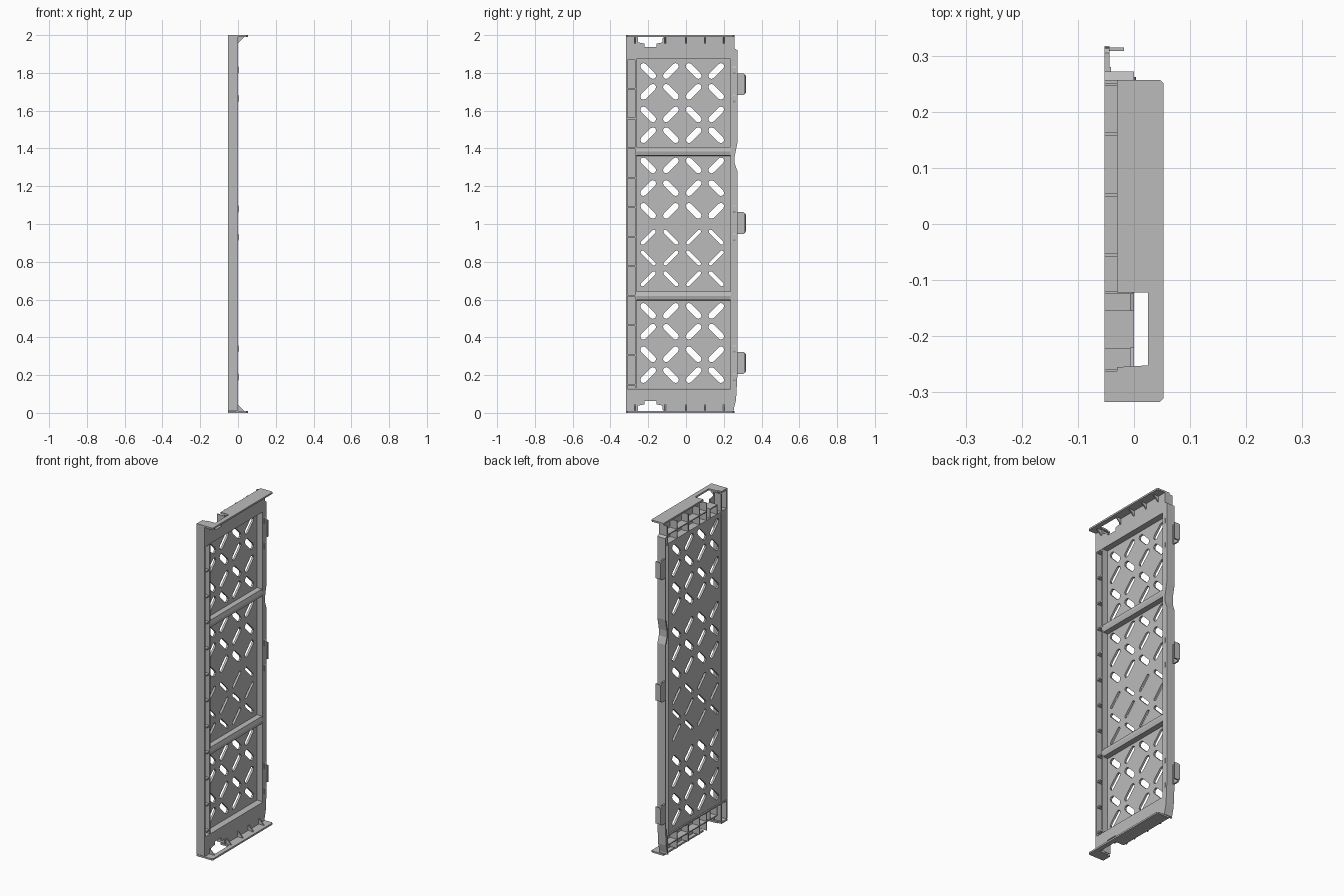
import bpy, bmesh, math
from mathutils import Vector

if "Cube" in bpy.data.objects:
    bpy.data.objects.remove(bpy.data.objects["Cube"])

grey = bpy.data.materials.new("plain_grey")
grey.diffuse_color = (0.5, 0.5, 0.5, 1)
grey.use_nodes = True
grey.node_tree.nodes["Principled BSDF"].inputs["Base Color"].default_value = grey.diffuse_color


def finish(name, bm):
    bmesh.ops.recalc_face_normals(bm, faces=bm.faces)
    me = bpy.data.meshes.new(name)
    bm.to_mesh(me)
    bm.free()
    me.materials.append(grey)
    ob = bpy.data.objects.new(name, me)
    bpy.context.collection.objects.link(ob)
    return ob


def add_prism(bm, pts, a, b, axis):
    """Extrude a 2D outline from a to b along an axis (other axes in xyz order)."""
    def place(p, d):
        v = list(p)
        v.insert("xyz".index(axis), d)
        return bm.verts.new(v)
    low = [place(p, a) for p in pts]
    high = [place(p, b) for p in pts]
    bm.faces.new(low)
    bm.faces.new(high)
    for i in range(len(pts)):
        j = (i + 1) % len(pts)
        bm.faces.new((low[i], low[j], high[j], high[i]))


def prisms(name, items):
    bm = bmesh.new()
    for item in items:
        add_prism(bm, *item)
    return finish(name, bm)


def box(x0, x1, y0, y1, z0, z1):
    return ([(y0, z0), (y1, z0), (y1, z1), (y0, z1)], x0, x1, "x")


def capsule(cy, cz, length, width, angle):
    r, h = width / 2, (length - width) / 2
    pts = []
    for side in (0, 1):
        for k in range(5):
            t = -math.pi / 2 + k * math.pi / 4 + side * math.pi
            x = r * math.cos(t) + (h if side == 0 else -h)
            y = r * math.sin(t)
            pts.append((cy + x * math.cos(angle) - y * math.sin(angle),
                        cz + x * math.sin(angle) + y * math.cos(angle)))
    return pts


BACK, T = -0.053, 0.007
LOW, HIGH = 0.13, 1.88

# Recessed panel with diagonal slots
panel = prisms("slotted_panel", [box(-0.049, -0.037, -0.262, 0.24, LOW, HIGH)])
rows = [1.81, 1.70, 1.58, 1.47, 1.31, 1.19, 1.07, 0.93, 0.82, 0.71,
        0.54, 0.43, 0.31, 0.20]
slots = []
for i, z in enumerate(rows):
    for j, y in enumerate((-0.2, -0.08, 0.04, 0.16)):
        angle = math.radians(-45 if (i + j) % 2 == 0 else 45)
        width = 0.02 if 0.7 < z < 0.95 else 0.034
        slots.append((capsule(y, z, 0.105, width, angle), -0.08, 0.02, "x"))
cutter = prisms("slot_cutter", slots)
cutter.hide_render = True
cutter.hide_viewport = True
mod = panel.modifiers.new("slots", "BOOLEAN")
mod.object = cutter
mod.operation = "DIFFERENCE"
mod.solver = "EXACT"

# Ridged crossbars, folded out of the panel
bars = []
for z in (0.62, 1.385):
    bars.append(([(-0.038, z - 0.024), (-0.006, z - 0.022), (0.0, z),
                  (-0.006, z + 0.022), (-0.038, z + 0.024)],
                 -0.262, 0.24, "y"))
prisms("crossbars", bars)

# Front channel: two long walls, a back and short ribs
channel = [box(BACK, 0, -0.317, -0.310, 0.012, 1.99),
           box(BACK, 0, -0.269, -0.262, LOW, HIGH),
           box(BACK, BACK + T, -0.317, -0.262, LOW, HIGH)]
for k in range(12):
    z = LOW + 0.02 + k * 0.1565
    channel.append(box(BACK, -0.004, -0.312, -0.266, z - 0.004, z + 0.004))
prisms("front_channel", channel)

# Rear edge: front flange, inner wall and stepped outer wall
edge = [(0.25, 0.01), (0.265, 0.07), (0.272, 0.2), (0.272, 1.28),
        (0.258, 1.32), (0.258, 1.36), (0.272, 1.43), (0.272, 1.92),
        (0.257, 1.93), (0.257, 1.99)]
flange = [(0.235, 0.01)] + edge + [(0.235, 1.99)]
wall = edge + [(y - T, z) for y, z in reversed(edge)]
prisms("rear_edge", [(flange, -T, 0, "x"), (wall, BACK, 0, "x"),
                     box(BACK, 0, 0.235, 0.235 + T, LOW, HIGH)])


# Both ends are the same, mirrored in z
for label, flip in (("top", False), ("bottom", True)):
    def fz(z):
        return 2 - z if flip else z

    def ebox(x0, x1, y0, y1, z0, z1):
        a, b = sorted((fz(z0), fz(z1)))
        return box(x0, x1, y0, y1, a, b)

    # Band wall with a stepped notch
    band = [(-0.317, 1.875), (0.24, 1.875), (0.24, 1.99), (-0.12, 1.99),
            (-0.12, 1.962), (-0.155, 1.955), (-0.155, 1.937),
            (-0.22, 1.937), (-0.22, 1.955), (-0.255, 1.962),
            (-0.255, 1.99), (-0.317, 1.99)]
    prisms(label + "_band", [([(y, fz(z)) for y, z in band], -T, 0, "x")])

    # Ledge, cell ribs and latch pocket behind the band
    cells = [ebox(BACK, 0, -0.317, 0.26, 1.873, 1.88)]
    for y in (-0.262, -0.122, -0.055, 0.052, 0.16, 0.25):
        cells.append(ebox(BACK, -0.002, y - 0.003, y + 0.003, 1.878, 1.985))
    cells += [ebox(BACK, -0.002, -0.122, 0.25, 1.93, 1.936),
              ebox(BACK, -0.002, -0.22, -0.155, 1.93, 1.937),
              ebox(BACK, -0.002, -0.222, -0.217, 1.88, 1.937),
              ebox(BACK, -0.002, -0.158, -0.153, 1.88, 1.937)]
    prisms(label + "_cells", cells)

    # End plate with its lip, rounded corners and cutout
    plate = [(-0.03, -0.317), (0.046, -0.317), (0.053, -0.310),
             (0.053, 0.250), (0.046, 0.257), (-0.03, 0.257),
             (-0.03, -0.122), (0.025, -0.122), (0.025, -0.252),
             (-0.03, -0.255)]
    z0, z1 = sorted((fz(1.99), fz(2.0)))
    prisms(label + "_plate", [(plate, z0, z1, "z"),
                              ebox(BACK, -0.028, -0.317, -0.262, 1.99, 2.0)])

    # Small gussets under the lip
    tri = [(-0.002, fz(1.955)), (0.012, fz(1.968)), (0.035, fz(1.991)),
           (-0.002, fz(1.991))]
    prisms(label + "_gussets", [(tri, y - 0.003, y + 0.003, "y")
                                for y in (-0.27, -0.11, 0.0, 0.1, 0.2)])

# Hooked clips on the rear edge, with small bumps beside them
clips, bumps = [], []
for z in (0.265, 1.005, 1.74):
    head = [(0.275, z - 0.058), (0.305, z - 0.058), (0.317, z - 0.045),
            (0.317, z + 0.045), (0.305, z + 0.058), (0.275, z + 0.058)]
    clips.append((head, BACK, BACK + 0.009, "x"))
    clips.append(box(BACK, -0.018, 0.308, 0.315, z - 0.05, z + 0.05))
    clips.append(box(BACK, BACK + 0.012, 0.265, 0.28, z - 0.058, z + 0.058))
    for s in (-0.075, 0.075):
        bumps.append(([(-0.002, z + s - 0.025), (0.004, z + s - 0.012),
                       (0.004, z + s + 0.012), (-0.002, z + s + 0.025)],
                      0.248, 0.262, "y"))
prisms("rear_clips", clips)
prisms("edge_bumps", bumps)
